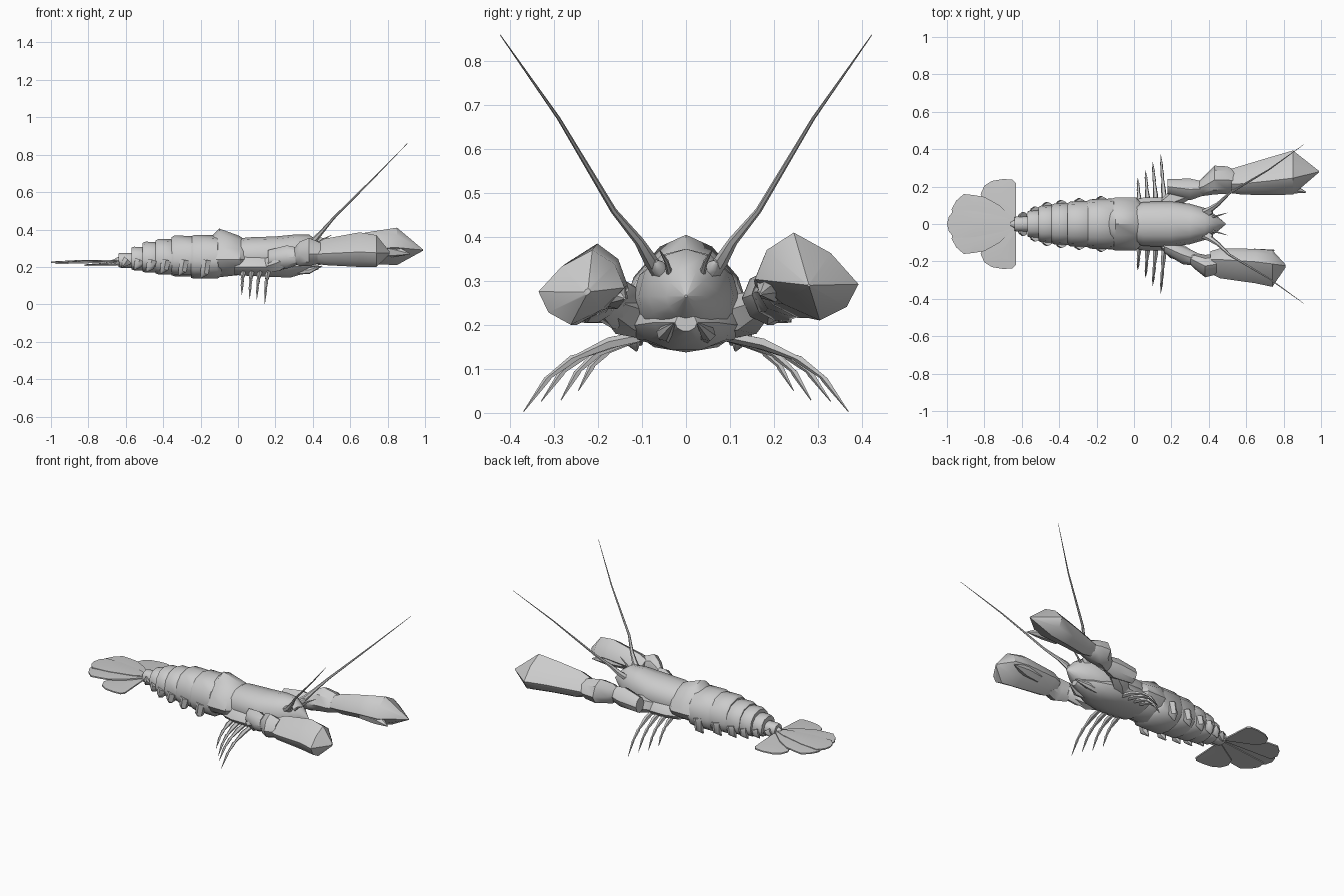
import bpy, bmesh, math
from mathutils import Vector


def finish(name, bm, angle=40):
    bmesh.ops.remove_doubles(bm, verts=bm.verts, dist=0.0001)
    bmesh.ops.recalc_face_normals(bm, faces=bm.faces)
    me = bpy.data.meshes.new(name)
    bm.to_mesh(me)
    bm.free()
    ob = bpy.data.objects.new(name, me)
    bpy.context.collection.objects.link(ob)
    bpy.ops.object.select_all(action='DESELECT')
    ob.select_set(True)
    bpy.context.view_layer.objects.active = ob
    bpy.ops.object.shade_smooth_by_angle(angle=math.radians(angle))
    return ob


def skin(name, loops, angle=40):
    bm = bmesh.new()
    rows = [[bm.verts.new(p) for p in loop] for loop in loops]
    n = len(rows[0])
    for a, b in zip(rows, rows[1:]):
        for i in range(n):
            j = (i + 1) % n
            bm.faces.new((a[i], a[j], b[j], b[i]))
    bm.faces.new(rows[0])
    bm.faces.new(rows[-1])
    return finish(name, bm, angle)


def loft(name, rings, n=12, power=1.0, shear=0.0, angle=40):
    """Rings across x: (x, y, z, half width, height above, depth below)."""
    loops = []
    for x, y, z, w, up, dn in rings:
        loop = []
        for i in range(n):
            a = 2 * math.pi * i / n
            c = math.copysign(abs(math.cos(a)) ** power, math.cos(a))
            s = math.copysign(abs(math.sin(a)) ** power, math.sin(a))
            loop.append((x, y + w * c - shear * s * w, z + (up if s > 0 else dn) * s - 0.2 * shear * up * c))
        loops.append(loop)
    return skin(name, loops, angle)


def tube(name, pts, radii, n=6):
    pts = [Vector(p) for p in pts]
    loops = []
    for k, (p, r) in enumerate(zip(pts, radii)):
        d = (pts[min(k + 1, len(pts) - 1)] - pts[max(k - 1, 0)]).normalized()
        u = d.orthogonal().normalized()
        if abs(d.x) < 0.95:
            u = d.cross(Vector((1, 0, 0))).normalized()
        v = d.cross(u)
        loops.append([p + r * (u * math.cos(2 * math.pi * i / n) + v * math.sin(2 * math.pi * i / n))
                      for i in range(n)])
    return skin(name, loops, 50)


# Overlapping abdomen rings: back x, front x, half width, top z, bottom z
segments = [(-0.64, -0.56, 0.04, 0.275, 0.195), (-0.57, -0.50, 0.072, 0.308, 0.182),
            (-0.51, -0.43, 0.098, 0.335, 0.170), (-0.44, -0.35, 0.110, 0.350, 0.160),
            (-0.355, -0.24, 0.120, 0.368, 0.150), (-0.25, -0.11, 0.132, 0.372, 0.137)]
for k, (x0, x1, w, top, bot) in enumerate(segments):
    z = 0.235
    loft(f"abdomen_ring_{k + 1}", [
        (x0, 0, z, w * 0.93, (top - z) * 0.93, z - bot - 0.005),
        (x0 + 0.015, 0, z, w, top - z, z - bot),
        (x1, 0, z, w * 1.03, (top - z) * 0.98, z - bot),
        (x1 + 0.03, 0, z, w * 0.8, (top - z) * 0.8, (z - bot) * 0.8)], power=0.9)
    # Side plates hanging from each ring
    for side in (-1, 1):
        xm = (x0 + x1) / 2
        tube(f"side_plate_{k + 1}", [(xm + 0.01, side * w * 0.9, 0.235), (xm, side * w * 0.95, bot + 0.03),
                                     (xm - 0.02, side * w * 0.85, bot + 0.004)], [0.03, 0.025, 0.003])

# Raised ring behind the carapace
loft("shoulder_ring", [(-0.135, 0, 0.24, 0.13, 0.13, 0.09), (-0.10, 0, 0.24, 0.142, 0.165, 0.095),
                       (0.01, 0, 0.24, 0.142, 0.125, 0.083), (0.04, 0, 0.24, 0.11, 0.10, 0.07)], power=1.25)

# Carapace and the belly below it
loft("carapace", [(0.0, 0, 0.26, 0.10, 0.09, 0.10), (0.05, 0, 0.26, 0.118, 0.098, 0.105),
                  (0.20, 0, 0.26, 0.122, 0.103, 0.11), (0.30, 0, 0.265, 0.108, 0.108, 0.105),
                  (0.38, 0, 0.265, 0.085, 0.108, 0.075), (0.44, 0, 0.265, 0.045, 0.065, 0.045),
                  (0.49, 0, 0.265, 0.003, 0.003, 0.003)], power=0.95)
loft("belly", [(-0.02, 0, 0.20, 0.12, 0.08, 0.045), (0.05, 0, 0.20, 0.142, 0.09, 0.05),
               (0.15, 0, 0.20, 0.142, 0.09, 0.055), (0.28, 0, 0.20, 0.11, 0.08, 0.06),
               (0.36, 0, 0.205, 0.075, 0.05, 0.04), (0.43, 0, 0.205, 0.025, 0.02, 0.02)], n=10)
for side in (-1, 1):
    tube("mouth_feeler", [(0.26, side * 0.04, 0.175), (0.38, side * 0.05, 0.18), (0.45, side * 0.025, 0.205)],
         [0.02, 0.018, 0.002])

# Eyes, long antennae and short feelers
for side in (-1, 1):
    tube("eye", [(0.38, side * 0.05, 0.31), (0.41, side * 0.065, 0.335), (0.42, side * 0.07, 0.345)],
         [0.016, 0.016, 0.005])
    tube("antenna", [(0.36, side * 0.055, 0.31), (0.41, side * 0.08, 0.345), (0.45, side * 0.107, 0.39),
                     (0.51, side * 0.165, 0.46), (0.72, side * 0.29, 0.67), (0.905, side * 0.423, 0.86)],
         [0.018, 0.016, 0.011, 0.007, 0.004, 0.001])
    tube("short_feeler", [(0.41, side * 0.035, 0.31), (0.45, side * 0.045, 0.345), (0.50, side * 0.06, 0.37)],
         [0.008, 0.005, 0.001])

# Walking legs: base x, tip x, tip y, tip z
legs = [(0.03, 0.02, 0.245, 0.05), (0.075, 0.062, 0.285, 0.028), (0.12, 0.10, 0.33, 0.025), (0.165, 0.143, 0.37, 0.002)]
for k, (bx, tx, ty, tz) in enumerate(legs):
    for side in (-1, 1):
        def along(f, h):
            return (bx + (tx - bx) * f, side * (0.09 + (ty - 0.09) * f), 0.175 + (tz - 0.175) * h)
        tube(f"walking_leg_{k + 1}", [along(0, 0), along(0.3, 0.1), along(0.56, 0.28), along(0.6, 0.31),
                                      along(0.78, 0.53), along(0.81, 0.58), along(1, 1)],
             [0.012, 0.014, 0.007, 0.01, 0.006, 0.008, 0.001], n=5)


# Claw arms: the far one is longer, the near one shorter
def arm(prefix, upper, wrist, palm, finger, side):
    tube(prefix + "_shoulder", [(0.15, side * 0.08, 0.21), (0.22, side * 0.14, 0.225), (0.29, side * 0.17, 0.25)],
         [0.045, 0.05, 0.035])
    loft(prefix + "_upper_arm", upper, 8, 1.1)
    loft(prefix + "_wrist", wrist, 8, 1.1)
    loft(prefix + "_palm", palm, 8, 1.4, side * 0.25)
    tube(prefix + "_finger", finger, [0.035, 0.035, 0.003])


arm("far_claw",
    [(0.18, 0.20, 0.25, 0.04, 0.05, 0.05), (0.30, 0.185, 0.26, 0.058, 0.065, 0.06), (0.38, 0.19, 0.27, 0.035, 0.045, 0.04)],
    [(0.34, 0.19, 0.27, 0.03, 0.04, 0.04), (0.37, 0.20, 0.27, 0.05, 0.065, 0.06),
     (0.43, 0.235, 0.275, 0.077, 0.085, 0.065), (0.50, 0.235, 0.275, 0.073, 0.07, 0.055),
     (0.55, 0.23, 0.275, 0.05, 0.05, 0.04)],
    [(0.52, 0.23, 0.28, 0.065, 0.06, 0.05), (0.58, 0.235, 0.285, 0.078, 0.08, 0.07),
     (0.72, 0.255, 0.295, 0.10, 0.095, 0.08), (0.85, 0.275, 0.298, 0.118, 0.112, 0.088),
     (0.99, 0.28, 0.29, 0.003, 0.003, 0.003)],
    [(0.72, 0.20, 0.29), (0.83, 0.195, 0.285), (0.92, 0.17, 0.27)], 1)
arm("near_claw",
    [(0.16, -0.12, 0.24, 0.035, 0.05, 0.05), (0.26, -0.165, 0.25, 0.05, 0.065, 0.06), (0.34, -0.19, 0.26, 0.035, 0.04, 0.04)],
    [(0.30, -0.185, 0.26, 0.03, 0.04, 0.04), (0.33, -0.20, 0.265, 0.045, 0.07, 0.06),
     (0.38, -0.225, 0.27, 0.06, 0.085, 0.065), (0.44, -0.215, 0.27, 0.055, 0.06, 0.05)],
    [(0.41, -0.205, 0.27, 0.06, 0.055, 0.05), (0.46, -0.21, 0.275, 0.08, 0.075, 0.065),
     (0.65, -0.225, 0.285, 0.092, 0.10, 0.085), (0.74, -0.238, 0.28, 0.098, 0.09, 0.08),
     (0.81, -0.225, 0.275, 0.008, 0.008, 0.008)],
    [(0.55, -0.18, 0.27), (0.65, -0.165, 0.27), (0.75, -0.14, 0.26)], -1)


# Tail fan: thin lobes fanned out from one root
def lobe(name, outline, z_root, z_tip, rise):
    bm = bmesh.new()
    root = Vector((-0.61, 0, z_root))
    far = max((Vector((x, y, 0)) - Vector((-0.61, 0, 0))).length for x, y in outline)
    rim = []
    for x, y in outline:
        f = (Vector((x, y, 0)) - Vector((-0.61, 0, 0))).length / far
        rim.append(Vector((x, y, z_root + (z_tip - z_root) * f)))
    mid = sum(rim, root) / (len(rim) + 1)
    rim.append(root)
    top, low = [bm.verts.new(mid + Vector((0, 0, h))) for h in (rise, -0.004)]
    up = [bm.verts.new(p + Vector((0, 0, 0.004))) for p in rim]
    dn = [bm.verts.new(p - Vector((0, 0, 0.004))) for p in rim]
    for i in range(len(rim)):
        j = (i + 1) % len(rim)
        bm.faces.new((up[i], up[j], top))
        bm.faces.new((dn[j], dn[i], low))
        bm.faces.new((up[j], up[i], dn[i], dn[j]))
    finish(name, bm)


outer = [(-0.632, 0.03), (-0.632, 0.22), (-0.65, 0.238), (-0.70, 0.24), (-0.76, 0.23), (-0.80, 0.205),
         (-0.82, 0.16), (-0.80, 0.11)]
inner = [(-0.72, 0.10), (-0.80, 0.145), (-0.86, 0.155), (-0.91, 0.16), (-0.95, 0.125), (-0.975, 0.08), (-0.97, 0.03)]
for side in (-1, 1):
    lobe("outer_tail_lobe", [(x, side * y) for x, y in outer], 0.225, 0.208, 0.008)
    lobe("inner_tail_lobe", [(x, side * y) for x, y in inner], 0.23, 0.220, 0.008)
lobe("centre_tail_lobe", [(-0.70, 0.04), (-0.85, 0.07), (-0.96, 0.075), (-0.99, 0.04), (-1.0, 0.0),
                          (-0.99, -0.04), (-0.96, -0.075), (-0.85, -0.07), (-0.70, -0.04)], 0.235, 0.225, 0.008)
tube("tail_root", [(-0.66, 0, 0.23), (-0.62, 0, 0.235), (-0.58, 0, 0.235)], [0.012, 0.03, 0.035], 8)
